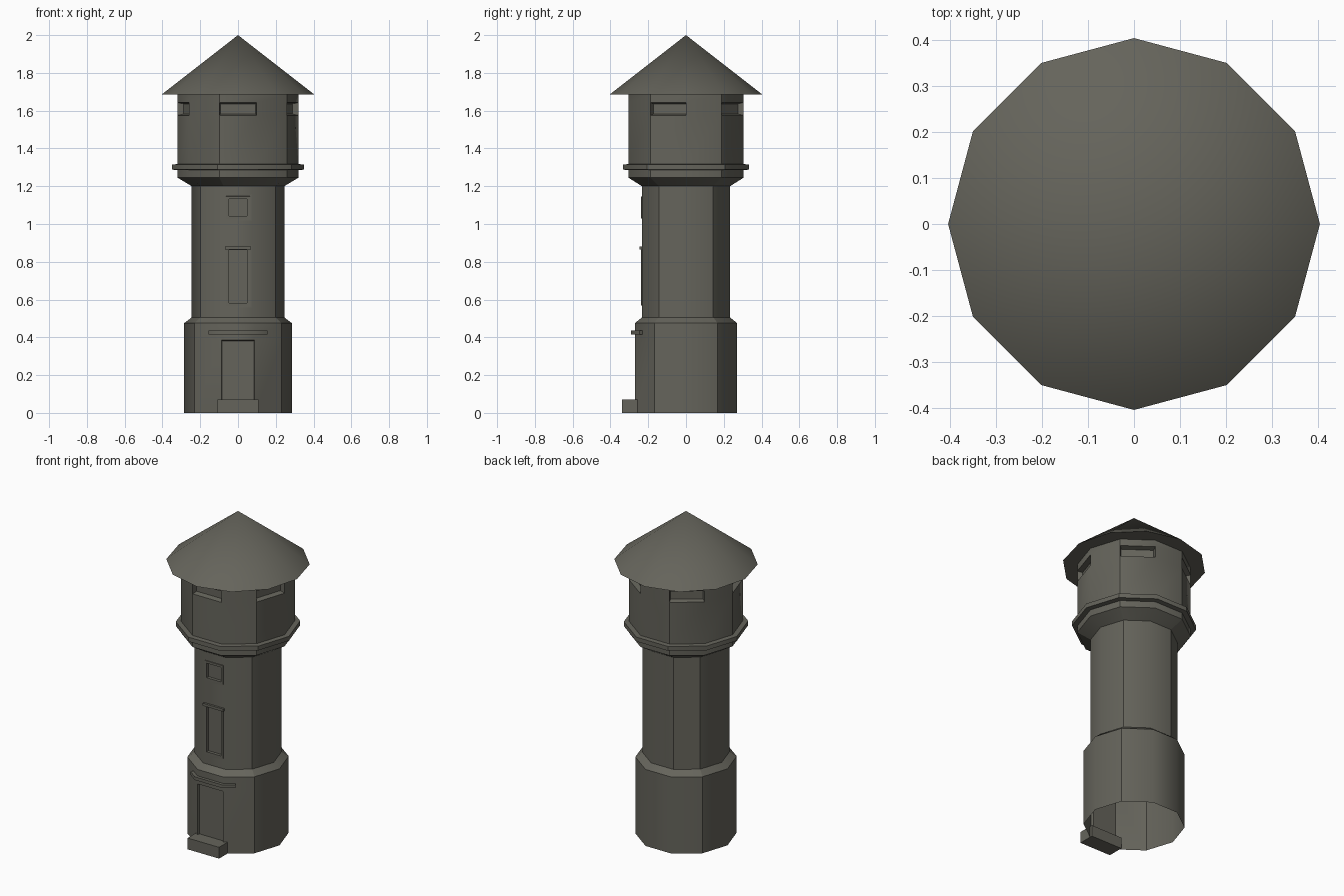
import bpy, bmesh, math

cube = bpy.data.objects.get("Cube")
if cube:
    bpy.data.objects.remove(cube, do_unlink=True)

stone = bpy.data.materials.new("grey_stone")
stone.use_nodes = True
colour = (0.13, 0.127, 0.105, 1)
stone.diffuse_color = colour
stone.node_tree.nodes["Principled BSDF"].inputs["Base Color"].default_value = colour

SIDES = 10
FRONT = 7          # side number of the face towards -y
LIMIT = math.radians(40)


def finish(bm, name):
    """Turn a bmesh into a smooth-shaded object with its hard edges marked."""
    for f in bm.faces:
        f.smooth = True
    for e in bm.edges:
        if len(e.link_faces) == 2 and e.calc_face_angle() > LIMIT:
            e.smooth = False
    mesh = bpy.data.meshes.new(name)
    bm.to_mesh(mesh)
    bm.free()
    mesh.materials.append(stone)
    obj = bpy.data.objects.new(name, mesh)
    bpy.context.collection.objects.link(obj)
    return obj


def tower_section(profile, hard_columns):
    """Ten-sided shell from (radius, height) pairs; returns faces by (band, side)."""
    bm = bmesh.new()
    rings = []
    for r, z in profile:
        angles = [math.tau * k / SIDES for k in range(SIDES)]
        rings.append([bm.verts.new((r * math.cos(a), r * math.sin(a), z)) for a in angles])
    faces = {}
    for band, (low, high) in enumerate(zip(rings, rings[1:])):
        for k in range(SIDES):
            n = (k + 1) % SIDES
            faces[band, k] = bm.faces.new((low[k], low[n], high[n], high[k]))
        for k in hard_columns:
            bm.edges.get((low[k], high[k])).smooth = False
    bm.normal_update()
    return bm, faces


def panel(bm, face, steps):
    """Inset a face repeatedly by (margin, outward depth)."""
    for margin, depth in steps:
        bmesh.ops.inset_individual(bm, faces=[face], thickness=margin, depth=depth,
                                   use_even_offset=True)


def box(name, x, y0, y1, z0, z1):
    bm = bmesh.new()
    bmesh.ops.create_cube(bm, size=1)
    for v in bm.verts:
        v.co.x *= 2 * x
        v.co.y = y1 if v.co.y > 0 else y0
        v.co.z = z1 if v.co.z > 0 else z0
    return finish(bm, name)


# Base, open underneath, with a recessed door
bm, faces = tower_section([(0.285, 0), (0.285, 0.385), (0.285, 0.475), (0.246, 0.505)],
                          (1, 4, 6, 9))
panel(bm, faces[0, FRONT], [(0.004, -0.015)])
finish(bm, "base")

# Shaft with two framed windows
bm, faces = tower_section([(0.245, z) for z in (0.5, 0.555, 0.89, 1.015, 1.16, 1.2)],
                          (1, 3, 4, 6, 9))
for band in (1, 3):
    panel(bm, faces[band, FRONT],
          [(0.013, 0), (0.0005, 0.005), (0.014, 0), (0.0005, -0.018)])
finish(bm, "shaft")

# Tank drum with flare, ring and a slot window on every other side
bm, faces = tower_section([(0.245, 1.2), (0.32, 1.245), (0.32, 1.285), (0.35, 1.288),
                           (0.35, 1.315), (0.32, 1.317), (0.32, 1.575), (0.32, 1.643),
                           (0.32, 1.685)], range(1, SIDES, 2))
for k in range(1, SIDES, 2):
    panel(bm, faces[6, k], [(0.007, -0.03)])
finish(bm, "tank_drum")

# Twelve-sided roof
bm = bmesh.new()
bmesh.ops.create_cone(bm, cap_ends=True, segments=12, radius1=0.405, radius2=0, depth=0.315)
bmesh.ops.translate(bm, verts=bm.verts, vec=(0, 0, 2 - 0.315 / 2))
finish(bm, "roof")

# Door canopy wrapped around the front corners
bm = bmesh.new()
half = [(0.094, -0.29), (0.155, -0.246), (0.135, -0.218), (0.083, -0.255)]
outline = half + [(-x, y) for x, y in reversed(half)]
slab = bm.faces.new([bm.verts.new((x, y, 0.415)) for x, y in outline])
grown = bmesh.ops.extrude_face_region(bm, geom=[slab])
top = [v for v in grown["geom"] if isinstance(v, bmesh.types.BMVert)]
bmesh.ops.translate(bm, verts=top, vec=(0, 0, 0.02))
bmesh.ops.recalc_face_normals(bm, faces=bm.faces)
finish(bm, "door_canopy")

# Window ledge and doorstep
box("window_lintel", 0.07, -0.246, -0.225, 0.866, 0.882)
box("doorstep", 0.108, -0.34, -0.24, 0, 0.07)
